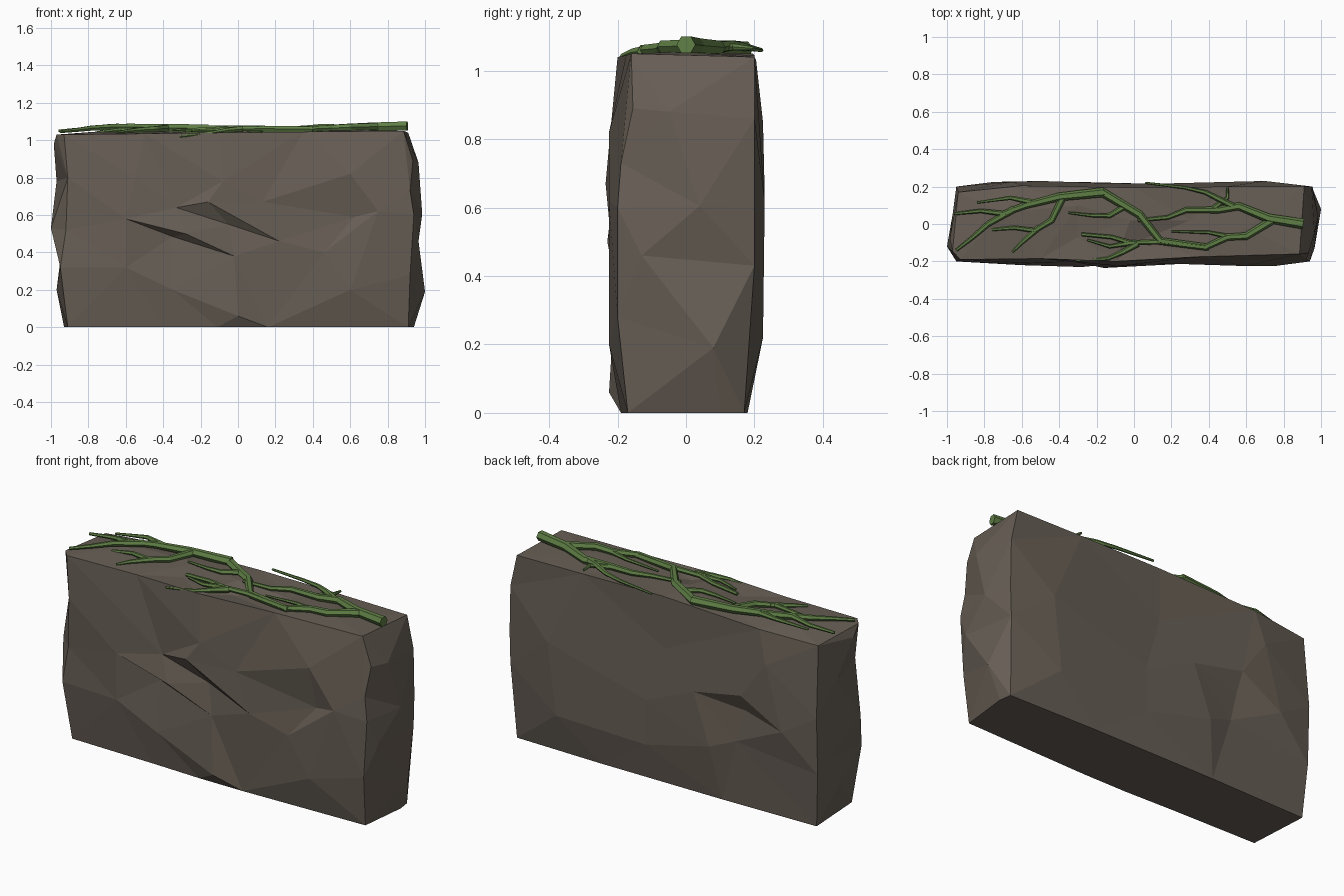
import bpy, bmesh
from mathutils import Vector
from mathutils.geometry import delaunay_2d_cdt


def material(name, rgb):
    m = bpy.data.materials.new(name)
    m.diffuse_color = (*rgb, 1)
    return m


stone = material("stone", (0.135, 0.112, 0.09))
green = material("green", (0.115, 0.21, 0.06))

# Corner edges of the wall, bottom to top (x, y, z)
FL = [(-.91, -.17, 0), (-.95, -.2, .32), (-.92, -.19, .52), (-.91, -.2, .8), (-.97, -.145, 1.03)]
FR = [(.91, -.17, 0), (.92, -.2, .28), (.94, -.2, .6), (.92, -.19, .73), (.885, -.16, 1.05)]
BL = [(-.93, .17, 0), (-.95, .19, .3), (-.95, .2, .62), (-.94, .17, 1.015)]
BR = [(.93, .17, 0), (.95, .2, .43), (.955, .2, .6), (.95, .2, .86), (.91, .2, 1.04)]

# Edges running along the length, left to right
top_front = [(-.93, -.19, 1.03), (-.5, -.185, 1.035), (-.1, -.2, 1.04), (.35, -.175, 1.045)]
top_back = [(-.6, .205, 1.03), (0, .195, 1.05), (.5, .2, 1.045)]
bot_front = [(-.4, -.18, 0), (-.11, -.19, 0), (.16, -.19, 0)]
bot_back = [(-.35, .18, 0), (.4, .18, 0)]
bot_right = [(.94, .1, 0)]

# Interior facet corners of each side, and the sharp ledges joining them
front = [(-.6, -.22, .58), (-.28, -.23, .5), (-.35, -.185, .485), (-.02, -.205, .38),
         (-.33, -.2, .64), (-.16, -.235, .67), (.22, -.215, .46), (-.05, -.185, .55),
         (-.08, -.225, .78), (.13, -.21, .67), (.46, -.215, .4), (.62, -.19, .59),
         (.75, -.225, .62), (.6, -.225, .82), (-.6, -.22, .32),
         (0, -.225, .06), (.6, -.225, .2), (-.35, -.215, .2), (-.55, -.21, .8)]
front_ledges = [(0, 1), (1, 3), (3, 2), (2, 0), (4, 5), (5, 6), (6, 7), (7, 4),
                (10, 11), (11, 12), (12, 10), (3, 17), (6, 10)]
back = [(0, .195, .76), (.1, .215, .45), (.1, .215, .2), (.65, .225, .22), (.7, .23, .62),
        (-.3, .225, .3), (-.2, .22, .58), (-.5, .185, .54), (-.5, .23, .64),
        (-.75, .225, .5), (-.45, .2, .36), (-.65, .225, .85)]
back_ledges = [(0, 1), (1, 2), (2, 3), (3, 4), (8, 9), (7, 9), (6, 8), (6, 7)]
left = [(-.97, .02, .2), (-.95, .08, .36), (-1, -.12, .53), (-.97, .05, .78),
        (-.985, -.08, .98), (-.96, .1, .6)]
right = [(1, .08, .19), (.965, -.13, .46), (.985, .04, .605), (.965, -.05, .88),
         (.935, -.155, .89)]
right_ledges = [(1, 2), (3, 4)]
top = [(-.7, .06, 1.05), (-.3, -.07, 1.03), (-.02, .02, 1.055), (.03, -.09, 1.025),
       (.3, .02, 1.04), (.6, -.02, 1.055), (-.3, .1, 1.045)]

bm = bmesh.new()


def panel(loop, inner, ledges, a, b):
    """Triangulate a closed edge loop with interior points, seen along one axis."""
    pts, n = loop + inner, len(loop)
    res = delaunay_2d_cdt([Vector((p[a], p[b])) for p in pts],
                          [(i + n, j + n) for i, j in ledges], [list(range(n))], 1, 1e-6)
    ends = {}
    for k, o in enumerate(res[3]):
        ends[k] = pts[o[0]] if o else None
    vs = {k: bm.verts.new(p) for k, p in ends.items() if p}
    for f in res[2]:
        bm.faces.new([vs[i] for i in f])


def ccw(loop, a, b):
    area = sum(p[a] * q[b] - q[a] * p[b] for p, q in zip(loop, loop[1:] + loop[:1]))
    return loop if area > 0 else loop[::-1]


def side(lo, col_r, hi, col_l, inner, ledges, a, b):
    loop = col_l[:1] + lo + col_r + hi[::-1] + col_l[:0:-1]
    panel(ccw(loop, a, b), inner, ledges, a, b)


# Faceted stone wall
side(bot_front, FR, top_front, FL, front, front_ledges, 0, 2)
side(bot_back, BR, top_back, BL, back, back_ledges, 0, 2)
side([], BL, [], FL, left, [], 1, 2)
side(bot_right, BR, [], FR, right, right_ledges, 1, 2)
panel(ccw([FL[-1]] + top_front + [FR[-1], BR[-1]] + top_back[::-1] + [BL[-1]], 0, 1),
      top, [], 0, 1)
panel(ccw([FL[0]] + bot_front + [FR[0]] + bot_right + [BR[0]] + bot_back[::-1] + [BL[0]], 0, 1),
      [], [], 0, 1)
bmesh.ops.remove_doubles(bm, verts=bm.verts, dist=1e-4)
bmesh.ops.recalc_face_normals(bm, faces=bm.faces)
mesh = bpy.data.meshes.new("stone_wall")
bm.to_mesh(mesh)
bm.free()
mesh.materials.append(stone)
bpy.context.collection.objects.link(bpy.data.objects.new("stone_wall", mesh))


# Six-sided tapering vine stems lying on the top
def vine(name, r0, r1, pts):
    cu = bpy.data.curves.new(name, 'CURVE')
    cu.dimensions = '3D'
    cu.bevel_depth = 1
    cu.bevel_resolution = 1
    cu.use_fill_caps = True
    sp = cu.splines.new('POLY')
    sp.use_smooth = False
    sp.points.add(len(pts) - 1)
    for i, (p, (x, y, z)) in enumerate(zip(sp.points, pts)):
        p.co = (x, y, z, 1)
        p.radius = r0 + (r1 - r0) * i / (len(pts) - 1)
    cu.materials.append(green)
    bpy.context.collection.objects.link(bpy.data.objects.new(name, cu))


vine("vine_main", .028, .009, [(.905, 0, 1.076), (.72, .03, 1.073), (.56, .095, 1.068),
     (.45, .075, 1.062), (.28, .075, 1.062), (.18, .035, 1.056), (.02, .02, 1.06)])
vine("vine_back_twig", .018, .006, [(.54, .09, 1.068), (.46, .13, 1.075), (.38, .17, 1.07),
     (.27, .195, 1.065), (.06, .22, 1.06)])
vine("vine_back_twig_small", .015, .006, [(.42, .08, 1.06), (.5, .14, 1.07), (.5, .195, 1.065)])
vine("vine_front", .022, .01, [(.74, .02, 1.073), (.6, -.065, 1.07), (.5, -.07, 1.065),
     (.38, -.125, 1.06), (.13, -.095, 1.062), (-.02, -.1, 1.06), (-.12, -.07, 1.055),
     (-.28, -.055, 1.045)])
vine("vine_front_twig", .018, .006, [(.02, -.105, 1.06), (-.06, -.15, 1.053),
     (-.14, -.185, 1.04), (-.31, -.195, 1.02)])
vine("vine_front_twig_small", .015, .006, [(-.01, -.1, 1.06), (-.13, -.12, 1.055),
     (-.25, -.085, 1.05)])
vine("vine_middle_twig", .014, .005, [(.52, -.07, 1.065), (.4, -.045, 1.06), (.2, -.04, 1.05)])
vine("vine_cross", .018, .024, [(.4, -.125, 1.056), (.14, -.09, 1.06), (.03, .05, 1.06),
     (-.17, .17, 1.058)])
vine("vine_left", .026, .008, [(-.16, .17, 1.062), (-.4, .145, 1.067), (-.58, .1, 1.072),
     (-.7, .055, 1.072), (-.82, .07, 1.06), (-.96, .055, 1.05)])
vine("vine_left_branch", .02, .008, [(-.38, .145, 1.065), (-.44, .02, 1.06),
     (-.53, -.035, 1.055), (-.64, -.02, 1.055), (-.76, -.03, 1.04)])
vine("vine_left_branch_twig", .016, .006, [(-.51, -.02, 1.055), (-.6, -.1, 1.048),
     (-.65, -.15, 1.04)])
vine("vine_left_back_twig", .017, .006, [(-.54, .115, 1.072), (-.66, .14, 1.078),
     (-.84, .115, 1.06)])
vine("vine_left_front_twig", .019, .008, [(-.64, .08, 1.072), (-.78, 0, 1.065),
     (-.86, -.07, 1.055), (-.95, -.14, 1.045)])
vine("vine_centre_twig", .017, .006, [(-.04, .1, 1.06), (-.13, .045, 1.06),
     (-.22, .045, 1.058), (-.35, .06, 1.055)])
